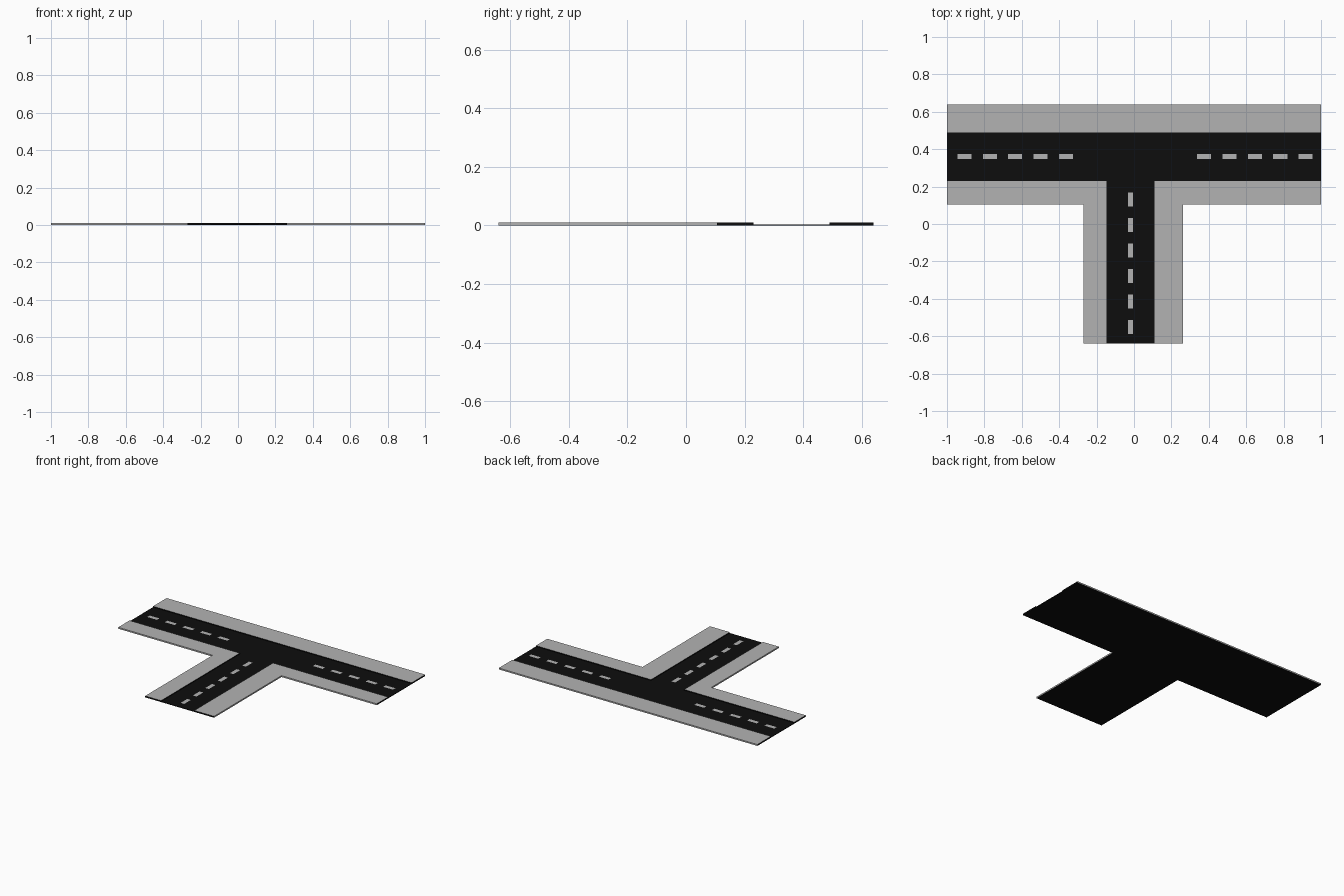
import bpy, bmesh

if "Cube" in bpy.data.objects:
    bpy.data.objects.remove(bpy.data.objects["Cube"])

ROAD_Z = 0.004    # road surface height
WALK_Z = 0.01     # pavement surface height


def material(name, value):
    m = bpy.data.materials.new(name)
    m.diffuse_color = (value, value, value, 1)
    m.use_nodes = True
    m.node_tree.nodes["Principled BSDF"].inputs["Base Color"].default_value = m.diffuse_color
    return m


ASPHALT = material("asphalt", 0.004)
CONCRETE = material("concrete", 0.45)
PAINT = material("paint", 0.45)


def finish(bm, name, mats):
    me = bpy.data.meshes.new(name)
    bm.to_mesh(me)
    bm.free()
    for m in mats:
        me.materials.append(m)
    ob = bpy.data.objects.new(name, me)
    bpy.context.collection.objects.link(ob)
    return ob


def prism(name, outline, height, mats, pale_sides=()):
    """Extrude a counter-clockwise outline; the top and the listed sides use slot 1."""
    bm = bmesh.new()
    n = len(outline)
    low = [bm.verts.new((x, y, 0)) for x, y in outline]
    high = [bm.verts.new((x, y, height)) for x, y in outline]
    bm.faces.new(low[::-1])
    bm.faces.new(high).material_index = len(mats) - 1
    for i in range(n):
        j = (i + 1) % n
        f = bm.faces.new((low[i], low[j], high[j], high[i]))
        f.material_index = 1 if i in pale_sides else 0
    return finish(bm, name, mats)


# T-shaped road surface
prism("road", [(-0.147, -0.64), (0.11, -0.64), (0.11, 0.23), (1, 0.23),
               (1, 0.49), (-1, 0.49), (-1, 0.23), (-0.147, 0.23)],
      ROAD_Z, [ASPHALT])

# Raised pavements: pale tops and outer sides, dark ends and undersides
WALK = [ASPHALT, CONCRETE]
prism("back_pavement", [(-1, 0.49), (1, 0.49), (1, 0.64), (-1, 0.64)],
      WALK_Z, WALK, (2,))
prism("left_pavement", [(-1, 0.105), (-0.27, 0.105), (-0.27, -0.64),
                        (-0.147, -0.64), (-0.147, 0.23), (-1, 0.23)],
      WALK_Z, WALK, (0, 1))
prism("right_pavement", [(0.11, -0.64), (0.263, -0.64), (0.263, 0.105),
                         (1, 0.105), (1, 0.23), (0.11, 0.23)],
      WALK_Z, WALK, (1, 2))


# Painted lane dashes, laid just above the road
def dashes(name, centre, step, count, size):
    bm = bmesh.new()
    for i in range(count):
        cx, cy = centre[0] + i * step[0], centre[1] + i * step[1]
        hx, hy = size[0] / 2, size[1] / 2
        bm.faces.new([bm.verts.new((cx + sx * hx, cy + sy * hy, ROAD_Z + 0.0006))
                      for sx, sy in ((-1, -1), (1, -1), (1, 1), (-1, 1))])
    return finish(bm, name, [PAINT])


dashes("left_lane_dashes", (-0.907, 0.36), (0.136, 0), 5, (0.075, 0.027))
dashes("right_lane_dashes", (0.374, 0.36), (0.136, 0), 5, (0.075, 0.027))
dashes("stem_lane_dashes", (-0.019, 0.131), (0, -0.1363), 6, (0.028, 0.073))
